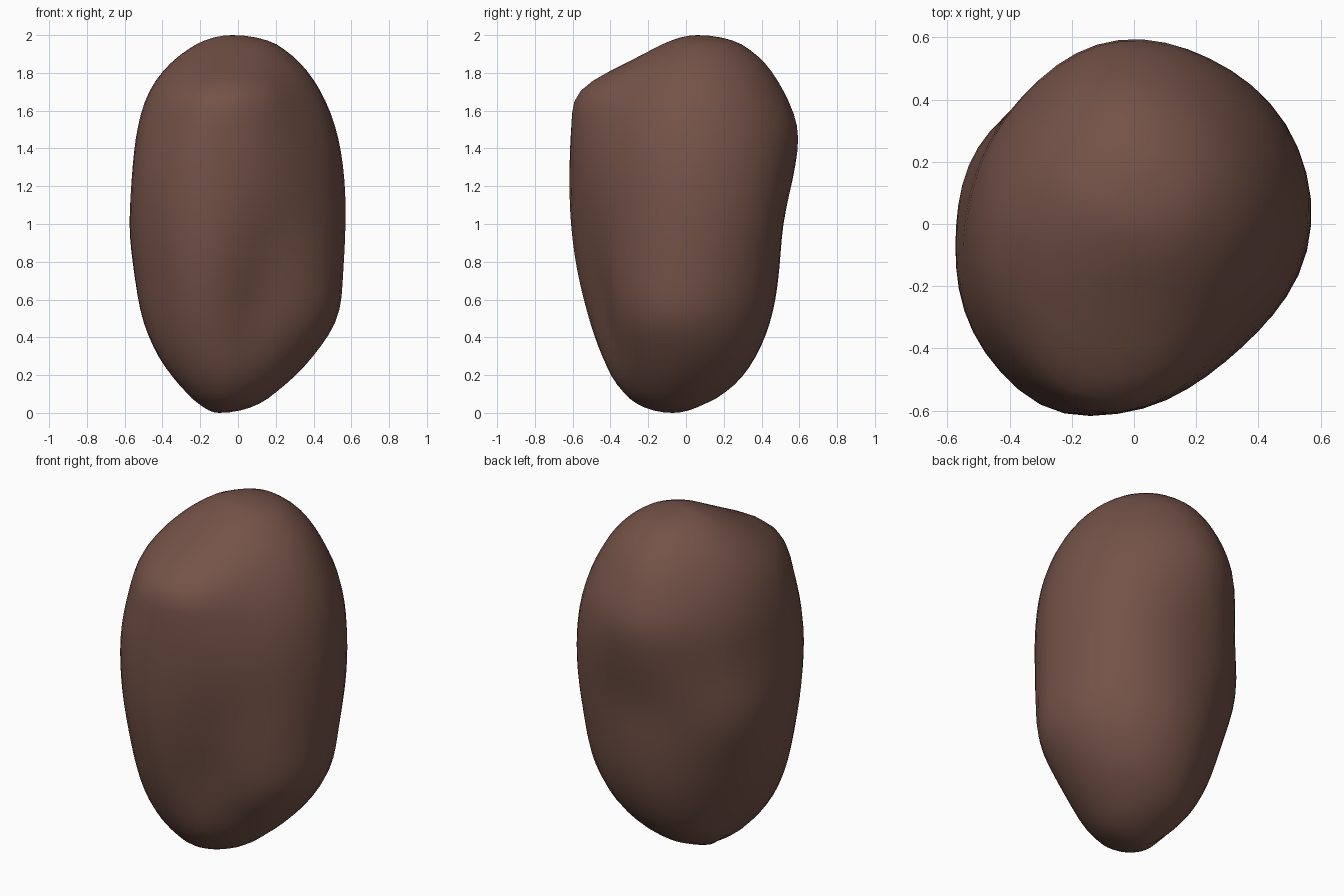
import bpy, bmesh, math
from mathutils import Vector

if "Cube" in bpy.data.objects:
    bpy.data.objects.remove(bpy.data.objects["Cube"])

# Silhouette reach from the centre line in 8 compass directions
# (+x, back right, +y, back left, -x, front left, -y, front right),
# at heights z = 1 - cos(k * pi / 12), k = 1..11
REACH = [
    (.08, .05, .06, .12, .17, .24, .23, .15),
    (.235, .23, .24, .25, .285, .375, .36, .28),
    (.395, .39, .355, .35, .415, .49, .455, .385),
    (.53, .49, .44, .43, .505, .57, .535, .48),
    (.56, .54, .485, .49, .545, .61, .585, .52),
    (.575, .58, .515, .53, .57, .63, .605, .53),
    (.567, .59, .57, .54, .552, .63, .605, .53),
    (.525, .56, .60, .535, .53, .585, .605, .50),
    (.44, .475, .52, .47, .465, .51, .575, .42),
    (.32, .37, .41, .37, .345, .325, .29, .28),
    (.17, .225, .26, .23, .19, .125, .09, .11),
]
# Local dents (-) and bulges (+): position, spread across, spread in z, amount
LUMPS = [
    ((.10, -.45, .58), .14, .20, -.085),   # front groove, low
    ((.15, -.50, .90), .15, .18, -.035),   # front groove, high
    ((.50, -.20, .55), .13, .16, .012),    # low right bulge
    ((-.50, .22, .90), .14, .14, .03),     # left bulge
    ((-.24, -.56, 1.2), .12, .40, .035),   # front left ridge
    ((-.42, -.38, .60), .10, .20, -.02),   # front left hollow
    ((.10, .50, 1.0), .18, .16, -.015),    # back hollow
]
SEG, RINGS = 48, 40
BOTTOM, TOP = Vector((-.10, -.07, 0)), Vector((-.03, .06, 2))


def spline(a, b, c, d, t):
    return b + .5 * t * (c - a + t * (2 * a - 5 * b + 4 * c - d + t * (3 * (b - c) + d - a)))


def radius(k, j):
    """Table radius about the leaning axis; mirrored past the poles."""
    if k in (0, 12):
        return 0
    if k < 0 or k > 12:
        return -radius(-k if k < 0 else 24 - k, j)
    ang = (j % 8) * math.pi / 4
    c = BOTTOM.lerp(TOP, (1 - math.cos(k * math.pi / 12)) / 2)
    return REACH[k - 1][j % 8] - c.x * math.cos(ang) - c.y * math.sin(ang)


def surface(u, ang):
    k, j = int(u), int(ang / (math.pi / 4))
    tj = ang / (math.pi / 4) - j
    rows = [spline(*(radius(k + a, j + b) for b in (-1, 0, 1, 2)), tj) for a in (-1, 0, 1, 2)]
    r = max(spline(*rows, u - k), .005)
    z = 1 - math.cos(u * math.pi / 12)
    c = BOTTOM.lerp(TOP, z / 2)
    out = Vector((math.cos(ang), math.sin(ang), 0))
    p = c + out * r
    push = 0
    for pos, sxy, sz, amount in LUMPS:
        d = p - Vector(pos)
        push += amount * math.exp(-(d.x ** 2 + d.y ** 2) / (2 * sxy ** 2) - d.z ** 2 / (2 * sz ** 2))
    return p + out * push


# Boulder body lofted from rings, closed at both poles
bm = bmesh.new()
rings = [[bm.verts.new(surface(12 * i / RINGS, 2 * math.pi * s / SEG)) for s in range(SEG)]
         for i in range(1, RINGS)]
for lo, hi in zip(rings, rings[1:]):
    for s in range(SEG):
        n = (s + 1) % SEG
        bm.faces.new((lo[s], lo[n], hi[n], hi[s]))
low, high = bm.verts.new(BOTTOM), bm.verts.new(TOP)
for s in range(SEG):
    n = (s + 1) % SEG
    bm.faces.new((low, rings[0][n], rings[0][s]))
    bm.faces.new((high, rings[-1][s], rings[-1][n]))
# Relax the loft so the spline rows leave no creases
for _ in range(3):
    bmesh.ops.smooth_vert(bm, verts=[v for v in bm.verts if .1 < v.co.z < 1.95], factor=.5,
                          use_axis_x=True, use_axis_y=True, use_axis_z=True)
for f in bm.faces:
    f.smooth = True
mesh = bpy.data.meshes.new("boulder")
bm.to_mesh(mesh)
bm.free()
boulder = bpy.data.objects.new("boulder", mesh)
bpy.context.collection.objects.link(boulder)

brown = bpy.data.materials.new("earth brown")
brown.diffuse_color = (.175, .085, .064, 1)
brown.use_nodes = True
brown.node_tree.nodes["Principled BSDF"].inputs["Base Color"].default_value = brown.diffuse_color
mesh.materials.append(brown)
